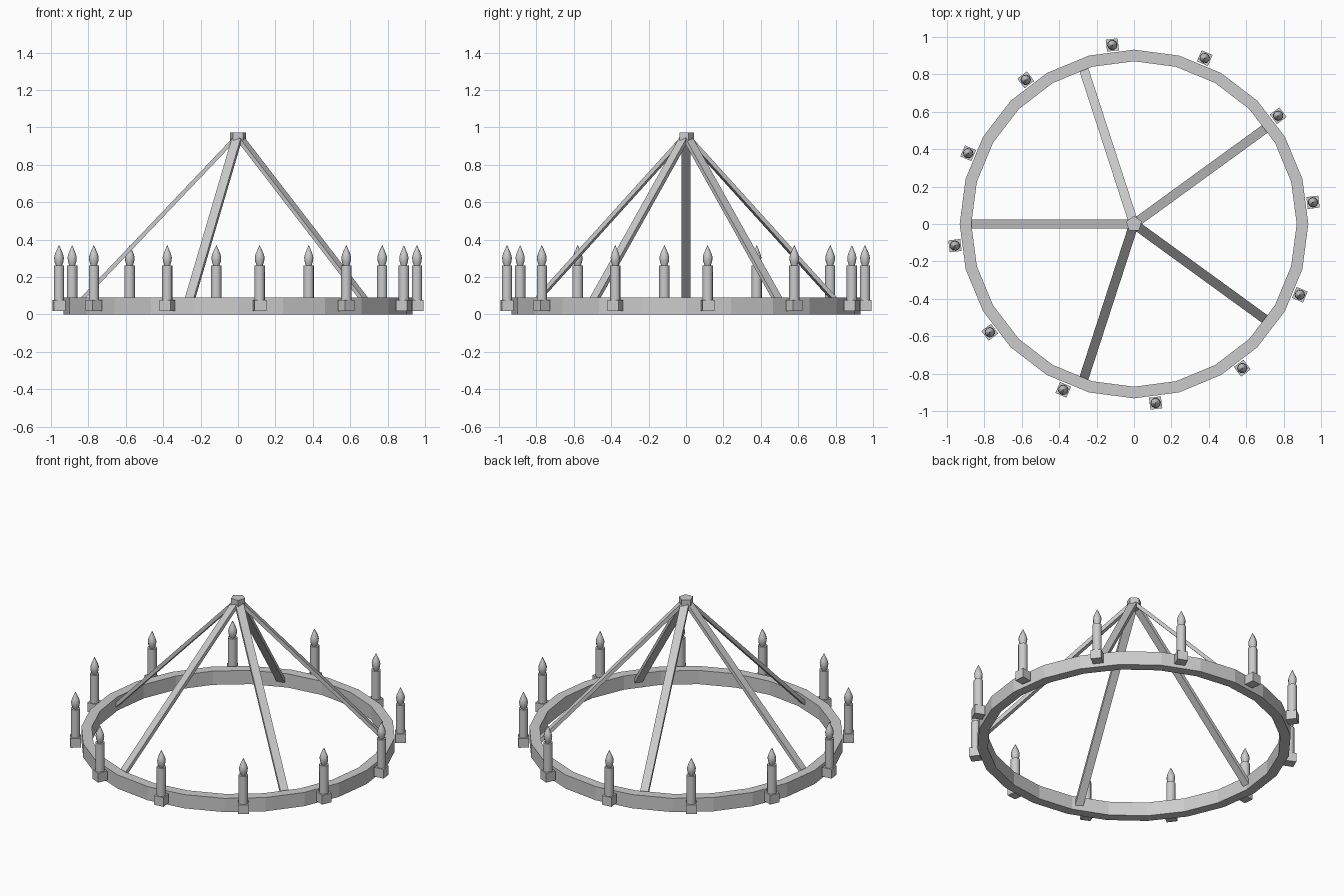
import bpy, bmesh
from math import sin, cos, pi, radians
from mathutils import Matrix, Vector

if "Cube" in bpy.data.objects:
    bpy.data.objects.remove(bpy.data.objects["Cube"])


def finish(name, bm):
    bmesh.ops.remove_doubles(bm, verts=bm.verts, dist=1e-5)
    bmesh.ops.recalc_face_normals(bm, faces=bm.faces)
    me = bpy.data.meshes.new(name)
    bm.to_mesh(me)
    bm.free()
    ob = bpy.data.objects.new(name, me)
    bpy.context.collection.objects.link(ob)
    return ob


def lathe(name, profile, sides, start=pi / 2, closed=False):
    """Revolve (radius, z) points around z; caps open ends."""
    bm = bmesh.new()
    rings = [[bm.verts.new((r * cos(start + 2 * pi * i / sides),
                            r * sin(start + 2 * pi * i / sides), z))
              for i in range(sides)] for r, z in profile]
    pairs = list(zip(rings, rings[1:]))
    if closed:
        pairs.append((rings[-1], rings[0]))
    else:
        bm.faces.new(rings[0])
        bm.faces.new(rings[-1])
    for a, b in pairs:
        for i in range(sides):
            j = (i + 1) % sides
            bm.faces.new((a[i], a[j], b[j], b[i]))
    return finish(name, bm)


def box(name, size, matrix):
    bm = bmesh.new()
    bmesh.ops.create_cube(bm, size=1, matrix=matrix @ Matrix.Diagonal((*size, 1)))
    return finish(name, bm)


# Hoop and pentagonal hub
lathe("hoop", [(0.932, 0), (0.932, 0.09), (0.87, 0.09), (0.87, 0)], 24, closed=True)
lathe("hub", [(0.044, 0.915), (0.044, 0.972)], 5)

# Five flat support bars from hub to hoop
low, high = Vector((0.875, 0, 0.038)), Vector((0.012, 0, 0.945))
d = high - low
tilt = d.to_track_quat('X', 'Z').to_matrix().to_4x4()
for k in range(5):
    spin = Matrix.Rotation(radians(36 + 72 * k), 4, 'Z')
    box(f"support_bar_{k + 1}", (d.length, 0.05, 0.022),
        spin @ Matrix.Translation((low + high) / 2) @ tilt)

# Twelve candles: bracket, stick and flame
for k in range(12):
    m = Matrix.Rotation(radians(6.9 + 30 * k), 4, 'Z') @ Matrix.Translation((0.964, 0, 0))
    box(f"bracket_{k + 1}", (0.064, 0.064, 0.06), m @ Matrix.Translation((0, 0, 0.048)))
    stick = lathe(f"candle_{k + 1}", [(0.028, 0.07), (0.028, 0.262)], 10)
    flame = lathe(f"flame_{k + 1}", [(0.016, 0.26), (0.024, 0.282), (0.0265, 0.305),
                                     (0.021, 0.325), (0.009, 0.352), (0.0005, 0.37)], 8)
    stick.matrix_world = m
    flame.matrix_world = m
    for ob in (stick, flame):
        ob.select_set(True)
        bpy.context.view_layer.objects.active = ob

# Soften candle sides, keep rims sharp
bpy.ops.object.shade_smooth_by_angle(angle=radians(50))
